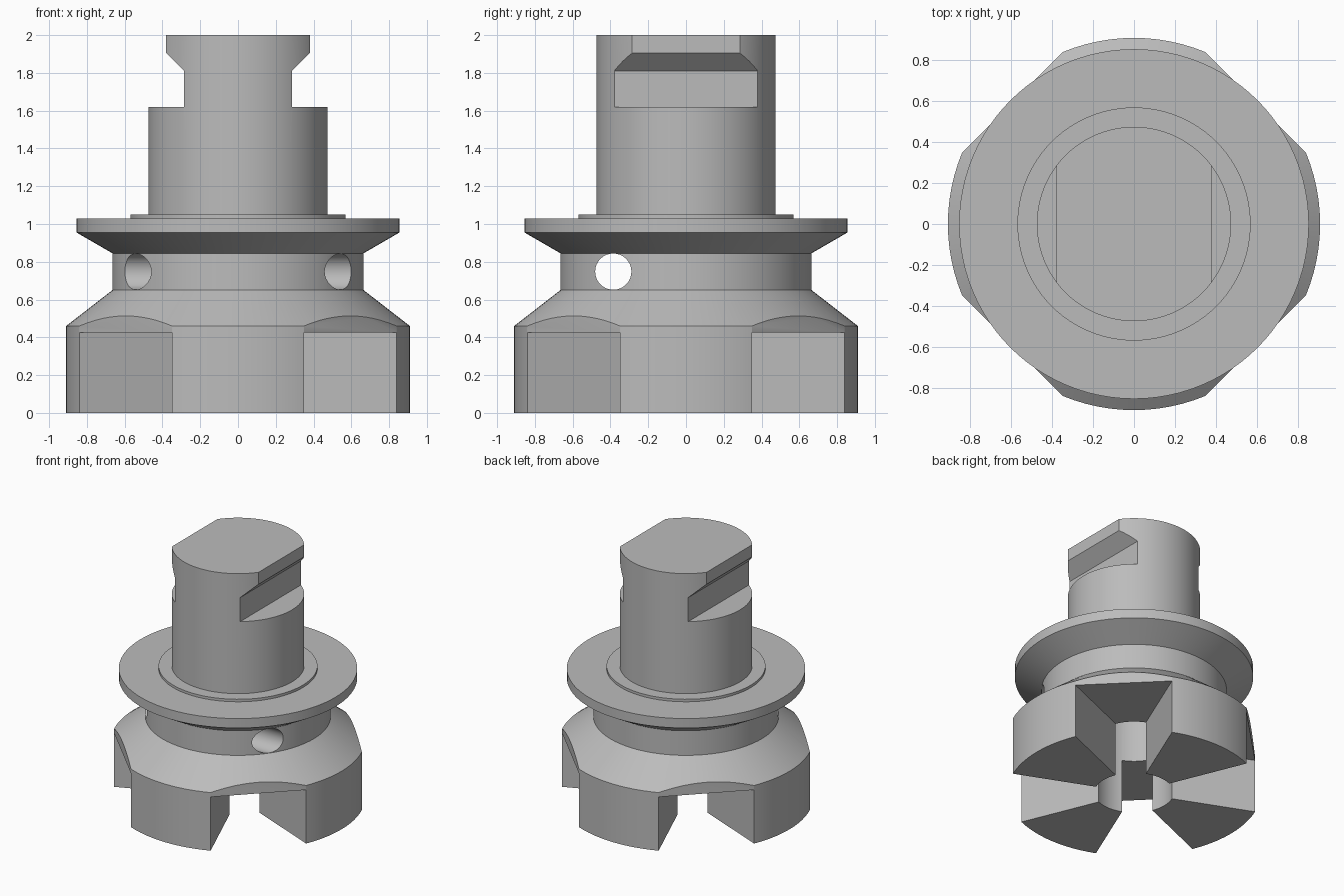
import bpy, bmesh, math
from mathutils import Matrix

if "Cube" in bpy.data.objects:
    bpy.data.objects.remove(bpy.data.objects["Cube"])

SEG = 96
steel = bpy.data.materials.new("steel_grey")
steel.diffuse_color = (0.5, 0.5, 0.5, 1)
steel.use_nodes = True
steel.node_tree.nodes["Principled BSDF"].inputs["Base Color"].default_value = steel.diffuse_color


def add_object(name, bm):
    bmesh.ops.recalc_face_normals(bm, faces=bm.faces)
    mesh = bpy.data.meshes.new(name)
    bm.to_mesh(mesh)
    bm.free()
    ob = bpy.data.objects.new(name, mesh)
    bpy.context.collection.objects.link(ob)
    mesh.materials.append(steel)
    return ob


def lathe(name, profile):
    """Solid of revolution from (radius, z) points, capped at both ends."""
    bm = bmesh.new()
    rings = [[bm.verts.new((r * math.cos(2 * math.pi * i / SEG),
                            r * math.sin(2 * math.pi * i / SEG), z))
              for i in range(SEG)] for r, z in profile]
    for a, b in zip(rings, rings[1:]):
        for i in range(SEG):
            j = (i + 1) % SEG
            bm.faces.new((a[i], a[j], b[j], b[i]))
    bm.faces.new(rings[0])
    bm.faces.new(rings[-1])
    return add_object(name, bm)


def prism(name, points, low, high, matrix):
    """Extrude a closed 2D outline from low to high, then place it."""
    bm = bmesh.new()
    face = bm.faces.new([bm.verts.new((x, y, low)) for x, y in points])
    ext = bmesh.ops.extrude_face_region(bm, geom=[face])["geom"]
    bmesh.ops.translate(bm, vec=(0, 0, high - low),
                        verts=[v for v in ext if isinstance(v, bmesh.types.BMVert)])
    bmesh.ops.transform(bm, matrix=matrix, verts=bm.verts)
    return add_object(name, bm)


def cut(target, cutter):
    mod = target.modifiers.new("cut", 'BOOLEAN')
    mod.operation = 'DIFFERENCE'
    mod.solver = 'EXACT'
    mod.object = cutter
    bpy.context.view_layer.objects.active = target
    bpy.ops.object.modifier_apply(modifier=mod.name)
    bpy.data.objects.remove(cutter)


# Turned body: jaw base, cone, neck, flange, raised ring and shank
body = lathe("adapter_body", [
    (0.91, 0), (0.91, 0.46), (0.665, 0.65), (0.665, 0.845), (0.855, 0.955),
    (0.855, 1.03), (0.57, 1.03), (0.57, 1.05), (0.475, 1.05), (0.475, 2.0)])

# Central bore open at the bottom
cut(body, lathe("bore_cutter", [(0.285, -0.1), (0.285, 0.88)]))

# Four diagonal flats, each with a radial slot separating the jaws
t = math.tan(math.radians(22.45))
for k in range(4):
    turn = Matrix.Rotation(math.radians(45 + 90 * k), 4, 'Z')
    cut(body, prism("flat_cutter", [(0.841, -0.6), (1.2, -0.6), (1.2, 0.6), (0.841, 0.6)],
                    -0.1, 0.6, turn))
    cut(body, prism("slot_cutter", [(0.15, -0.15 * t), (1.1, -1.1 * t),
                                    (1.1, 1.1 * t), (0.15, 0.15 * t)],
                    -0.1, 0.425, turn))

# Cross hole through the neck, running along x off centre
circle = [(0.096 * math.cos(math.pi * i / 16), 0.096 * math.sin(math.pi * i / 16))
          for i in range(32)]
cut(body, prism("cross_hole_cutter", circle, -1, 1,
                Matrix.Translation((0, -0.385, 0.748)) @ Matrix.Rotation(math.pi / 2, 4, 'Y')))

# Undercut notches on both sides of the shank
notch = [(0.38, 2.1), (0.38, 1.905), (0.285, 1.81), (0.285, 1.62), (0.7, 1.62), (0.7, 2.1)]
for side in (1, -1):
    cut(body, prism("notch_cutter", [(side * x, z) for x, z in notch], -0.7, 0.7,
                    Matrix.Rotation(math.pi / 2, 4, 'X')))

# Smooth turned surfaces, crisp machined edges
bpy.ops.object.select_all(action='DESELECT')
body.select_set(True)
bpy.context.view_layer.objects.active = body
bpy.ops.object.shade_smooth_by_angle(angle=math.radians(25))
